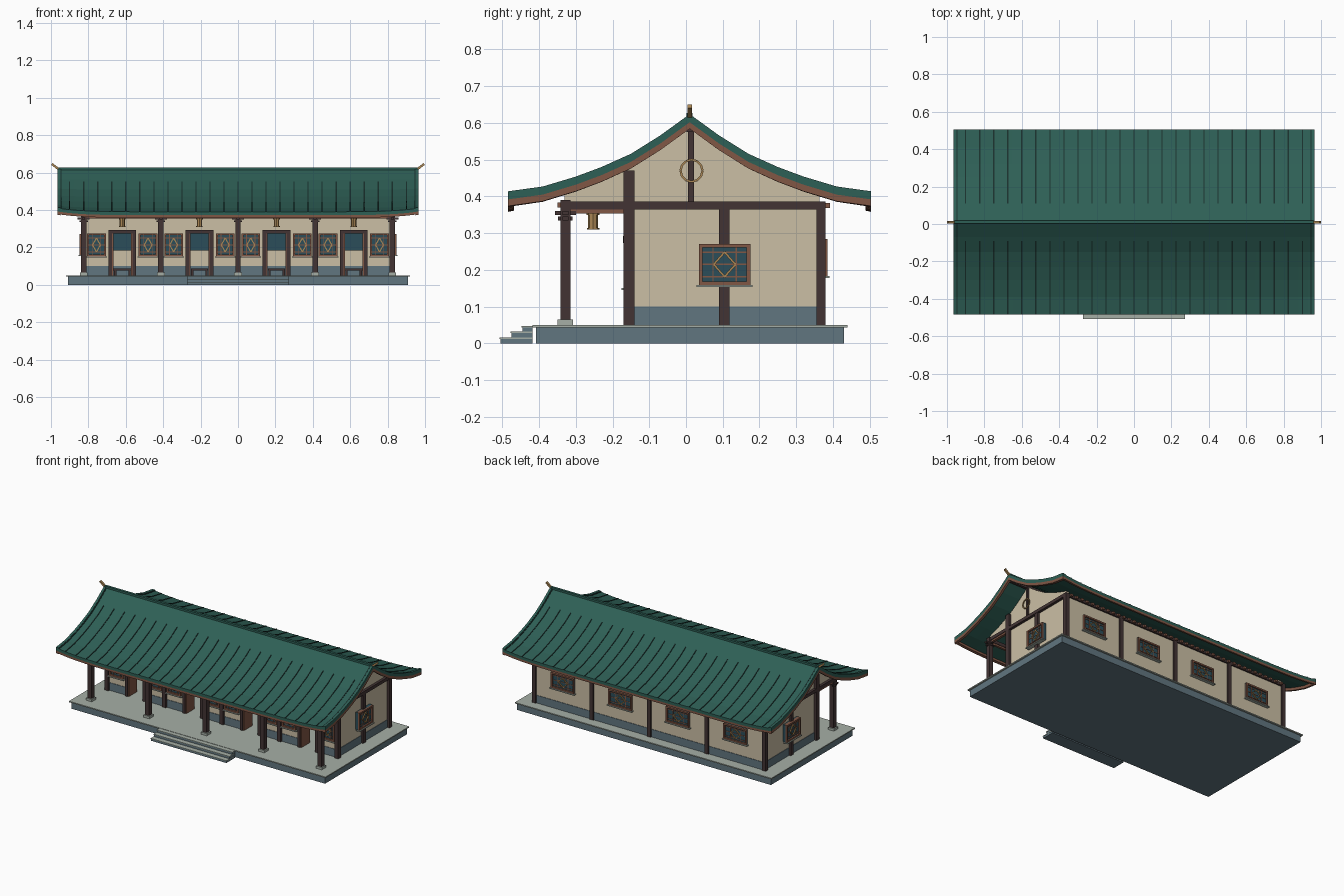
import bpy, bmesh, math
from mathutils import Matrix, Vector

cube = bpy.data.objects.get("Cube")
if cube:
    bpy.data.objects.remove(cube, do_unlink=True)

COLOURS = {
    "roof_green": (.027, .115, .092), "seam_dark": (.01, .03, .026),
    "plaster_cream": (.60, .52, .375), "slate_stone": (.12, .18, .215),
    "pale_stone": (.38, .43, .38), "dark_wood": (.055, .034, .034),
    "brown_wood": (.22, .095, .06), "gold": (.40, .24, .09),
    "teal_glass": (.024, .075, .10)}
MATS = {}
for name, rgb in COLOURS.items():
    m = bpy.data.materials.new(name)
    m.use_nodes = True
    m.diffuse_color = (*rgb, 1)
    m.node_tree.nodes["Principled BSDF"].inputs["Base Color"].default_value = (*rgb, 1)
    MATS[name] = m

PARTS = {}
def part(name, mat):
    if name not in PARTS:
        PARTS[name] = (bmesh.new(), mat)
    return PARTS[name][0]

def box(name, mat, x, y, z, M=Matrix()):
    """Box from (min, max) ranges, optionally placed by a matrix."""
    size = Matrix.Diagonal((x[1] - x[0], y[1] - y[0], z[1] - z[0], 1))
    mid = Matrix.Translation((sum(x) / 2, sum(y) / 2, sum(z) / 2))
    bmesh.ops.create_cube(part(name, mat), size=1, matrix=M @ mid @ size)

def around(c, r):
    return (c - r, c + r)

def bar(name, mat, a, b, t, M=Matrix()):
    """Square bar between two points."""
    a, b = Vector(a), Vector(b)
    rot = (b - a).to_track_quat('Z', 'Y').to_matrix().to_4x4()
    box(name, mat, (-t, t), (-t, t), (0, (b - a).length), M @ Matrix.Translation(a) @ rot)

# Layout
BAY = .4125
COLS = [BAY * i for i in range(-2, 3)]
BAYS = [BAY * (i + .5) for i in range(-2, 2)]
FLOOR, BEAM = .05, (.365, .386)
RIDGE_Y, ROOF_X, SPAN = .01, .965, .494
PROFILE = [(0, .62), (.08, .562), (.16, .512), (.24, .476), (.31, .45), (.40, .423), (SPAN, .41)]

def roof_z(d, x=ROOF_X):
    for (d0, z0), (d1, z1) in zip(PROFILE, PROFILE[1:]):
        if d <= d1:
            z = z0 + (z1 - z0) * (d - d0) / (d1 - d0)
            break
    return z - .02 * (d / SPAN) ** 2 * (1 - (abs(x) / ROOF_X) ** 8)

def roof_strip(name, mat, xs, ds, top, thick):
    """Slab following the roof curve on both slopes."""
    bm = part(name, mat)
    for s in (-1, 1):
        g = [[bm.verts.new((x, RIDGE_Y + s * d, roof_z(d, x) + top)) for d in ds] for x in xs]
        faces = [bm.faces.new((g[i][j], g[i + 1][j], g[i + 1][j + 1], g[i][j + 1]))
                 for i in range(len(xs) - 1) for j in range(len(ds) - 1)]
        new = bmesh.ops.extrude_face_region(bm, geom=faces, use_keep_orig=True)["geom"]
        verts = [v for v in new if isinstance(v, bmesh.types.BMVert)]
        bmesh.ops.translate(bm, verts=verts, vec=(0, 0, -thick))

# Roof shell, seams, edge boards
DS = [p[0] for p in PROFILE]
half = [0, .3, .5, .65, .75, .82, .88, .93, ROOF_X]
XS = [-x for x in half[:0:-1]] + half
roof_strip("roof", "roof_green", XS, DS, 0, .018)
for i in range(-12, 13):
    roof_strip("roof_seams", "seam_dark", [.075 * i - .003, .075 * i + .003], [.1] + DS[2:], .003, .006)
for s in (-1, 1):
    edge = sorted((s * .95, s * ROOF_X))
    roof_strip("gable_boards", "brown_wood", edge, DS, -.018, .018)
    roof_strip("roof_edge_rolls", "roof_green", edge, DS, .004, .006)
    roof_strip("roof_edge_seams", "seam_dark", sorted((s * .943, s * .949)), DS, .003, .006)
    bar("ridge_finials", "gold", (s * .955, RIDGE_Y, .615), (s * .995, RIDGE_Y, .646), .006)
roof_strip("eave_boards", "brown_wood", XS, [.478, SPAN], -.018, .014)
box("ridge_cap", "roof_green", (-.96, .96), around(RIDGE_Y, .008), (.60, .627))
box("ridge_beam", "dark_wood", (-.95, .95), around(RIDGE_Y, .008), (.575, .599))

# Platform and front steps
box("platform", "slate_stone", (-.91, .91), (-.408, .43), (0, .044))
box("platform_cap", "pale_stone", (-.92, .92), (-.418, .44), (.043, FLOOR))
for i in range(3):
    y0, z = -.505 + .03 * i, .016 * (i + 1)
    box("steps", "slate_stone", (-.27, .27), (y0, -.418), (z - .016, z - .004))
    box("step_treads", "pale_stone", (-.272, .272), (y0 - .002, -.418), (z - .004, z))

def wall(x, y):
    """Plaster panel with a slightly thicker stone skirting."""
    box("walls", "plaster_cream", x, y, (FLOOR, .385))
    box("wall_skirting", "slate_stone", (x[0] - .003, x[1] + .003), (y[0] - .003, y[1] + .003), (FLOOR, .10))

wall((-.82, .82), (.35, .37))
for s in (-1, 1):
    wall(around(s * .81, .01), (-.155, .37))
stops = [-.82] + [c + s * .065 for c in BAYS for s in (-1, 1)] + [.82]
for a, b in zip(stops[::2], stops[1::2]):
    wall((a, b), (-.155, -.135))
for c in BAYS:
    box("walls", "plaster_cream", around(c, .066), (-.155, -.135), (.28, .385))

# Gable panels, king posts and rings
for s in (-1, 1):
    bm = part("gables", "plaster_cream")
    ys = [-.33, -.25, -.15, -.07, RIDGE_Y, .09, .17, .27, .363]
    pts = [(-.33, .384)] + [(y, roof_z(abs(y - RIDGE_Y)) - .03) for y in ys] + [(.363, .384)]
    face = bm.faces.new([bm.verts.new((s * .80, y, z)) for y, z in pts])
    out = bmesh.ops.extrude_face_region(bm, geom=[face], use_keep_orig=True)["geom"]
    bmesh.ops.translate(bm, verts=[v for v in out if isinstance(v, bmesh.types.BMVert)], vec=(s * .02, 0, 0))
    box("king_posts", "dark_wood", around(s * .82, .01), (.005, .022), (.385, .595))
    ring = [(s * .836, .015 + .03 * math.cos(a), .47 + .03 * math.sin(a))
            for a in [math.tau * k / 12 for k in range(12)]]
    for a, b in zip(ring, ring[1:] + ring[:1]):
        bar("gable_rings", "gold", a, b, .003)

# Timber frame: columns, posts, beams, brackets
for x in COLS:
    outer = abs(x) > .8
    box("porch_columns", "dark_wood", around(x, .014), (-.342, -.314), (.06, .39))
    box("column_bases", "pale_stone", around(x, .021), (-.35, -.307), (FLOOR, .065))
    for r, z in ((.022, .335), (.032, .35)):
        box("column_brackets", "dark_wood", around(x, r), (-.336, -.32), (z, z + .01))
        box("column_brackets", "dark_wood", around(x, .008), around(-.328, r * .9), (z, z + .01))
    box("front_posts", "dark_wood", around(x, .013), (-.17, -.14), (FLOOR, .47 if outer else .385))
    box("back_posts", "dark_wood", around(x, .013), (.355, .38), (FLOOR, .385))
    box("cross_beams", "dark_wood", around(x, .012), (-.342, .378 if outer else -.15), BEAM)
    box("cross_braces", "brown_wood", around(x, .008), (-.32, -.16), (.354, .366))
for s in (-1, 1):
    box("side_posts", "dark_wood", around(s * .82, .015), (.09, .118), (FLOOR, .37))
for y in (-.328, -.155, .368):
    box("long_beams", "dark_wood", (-.835, .835), around(y, .011), BEAM)
box("porch_rail", "brown_wood", (-.825, .825), (-.334, -.32), (.354, .366))
for i in range(-20, 21):
    box("rafter_ends", "brown_wood", around(.04 * i, .008), (.375, .392), (.368, .382))
    box("rafter_ends", "brown_wood", around(.04 * i, .008), (-.35, -.335), (.37, .384))

def window(prefix, origin, turn, w, h):
    """Lattice window; local x across, z up, -y outward."""
    M = Matrix.Translation(origin) @ Matrix.Rotation(turn, 4, 'Z')
    a, b = w / 2, h / 2
    frame, wood = prefix + "_frames", "brown_wood"
    box(prefix + "_glass", "teal_glass", (-a, a), (-.002, .04), (-b, b), M)
    box(prefix + "_sills", "pale_stone", (-a - .006, a + .006), (-.018, .01), (-b - .006, -b), M)
    for s in (-1, 1):
        box(frame, wood, around(s * (a - .005), .005), (-.012, .01), (-b, b), M)
        box(frame, wood, (-a, a), (-.012, .01), around(s * (b - .005), .005), M)
        box(frame, wood, around(s * a * .45, .002), (-.005, 0), (-b, b), M)
        box(frame, wood, (-a, a), (-.005, 0), around(s * b * .6, .002), M)
    box(frame, wood, (-a, a), (-.004, 0), (-.002, .002), M)
    p = [(a * .42, -.006, 0), (0, -.006, b * .6), (-a * .42, -.006, 0), (0, -.006, -b * .6)]
    for q, r in zip(p, p[1:] + p[:1]):
        bar(prefix + "_diamonds", "gold", q, r, .003, M)

for s in (-1, 1):
    window("side_window", (s * .836, .105, .215), s * math.pi / 2, .14, .112)

# Each bay: doorway, front windows, back window, bench and lantern
for c in BAYS:
    window("back_window", (c, .373, .234), math.pi, .165, .10)
    for s in (-1, 1):
        window("front_window", (c + s * .138, -.158, .213), 0, .10, .124)
        box("door_frames", "dark_wood", around(c + s * .064, .010), (-.17, -.13), (FLOOR, .29))
        box("door_leaves", "brown_wood", around(c + s * .051, .003), (-.165, -.08), (FLOOR, .275))
        box("benches", "dark_wood", around(c + s * .038, .006), (.07, .13), (FLOOR, .08))
    box("door_frames", "dark_wood", around(c, .074), (-.172, -.13), (.273, .292))
    box("benches", "dark_wood", around(c, .046), (.065, .135), (.077, .086))
    for r, z, t, mat in ((.014, .332, .038, "gold"), (.018, .353, .006, "gold"), (.017, .312, .004, "gold"),
                         (.003, .36, .016, "dark_wood")):
        bmesh.ops.create_cone(part("lantern_cords" if mat != "gold" else "lanterns", mat), cap_ends=True,
                              segments=8, radius1=r, radius2=r, depth=t,
                              matrix=Matrix.Translation((c, -.253, z)))
    box("lantern_beams", "brown_wood", around(c, .006), (-.32, -.16), (.362, .372))

# Turn every collected part into an object
for name, (bm, mat) in PARTS.items():
    bmesh.ops.recalc_face_normals(bm, faces=bm.faces)
    mesh = bpy.data.meshes.new(name)
    bm.to_mesh(mesh)
    bm.free()
    mesh.materials.append(MATS[mat])
    bpy.context.collection.objects.link(bpy.data.objects.new(name, mesh))
